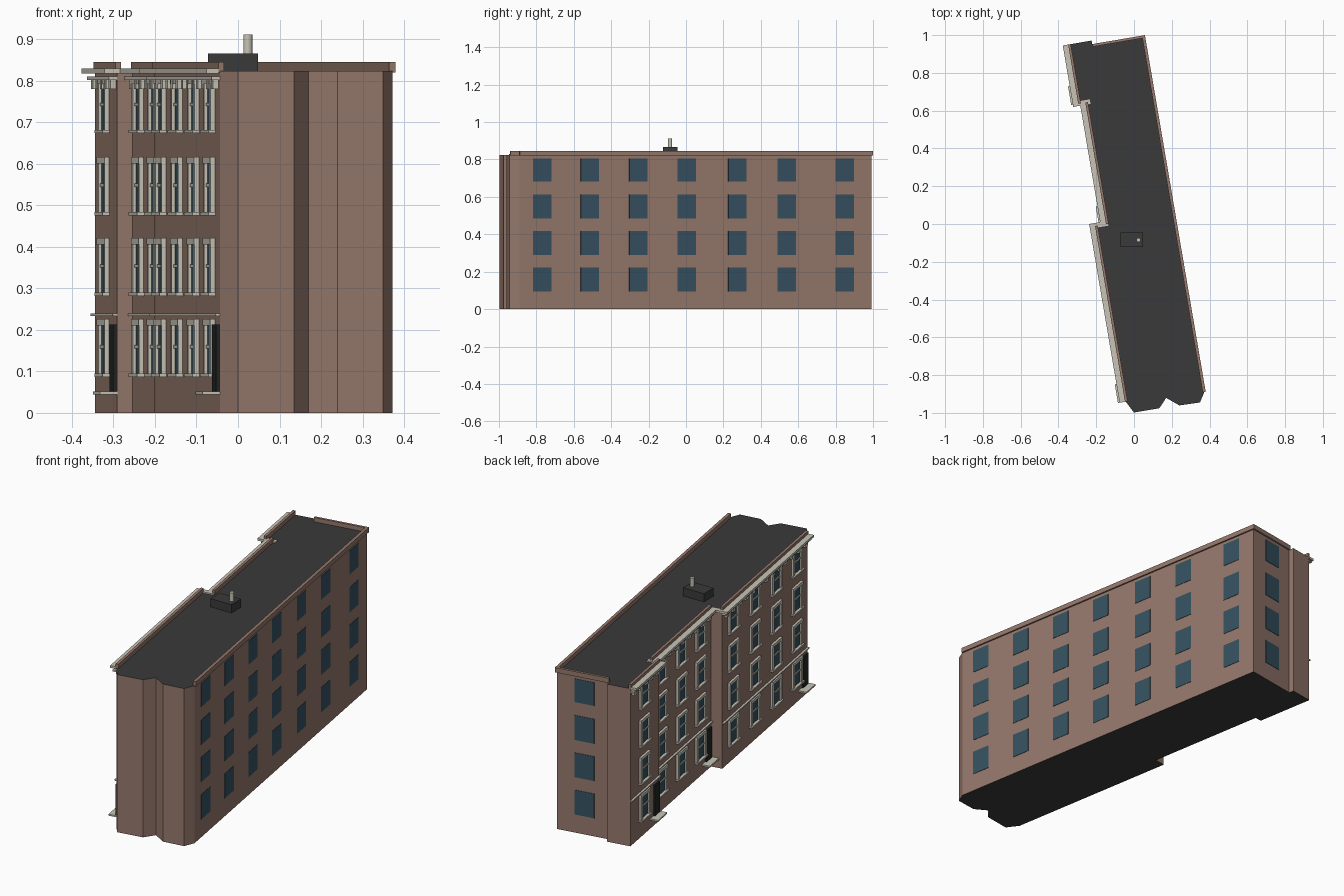
import bpy, bmesh, math
from mathutils import Matrix, Vector

if "Cube" in bpy.data.objects:
    bpy.data.objects.remove(bpy.data.objects["Cube"])

# Local frame: s runs along the block (back to front), t across it (facade to rear side)
ANGLE = math.atan2(-0.986, 0.168)
FLOORS = [(0.095, 0.223), (0.29, 0.418), (0.484, 0.613), (0.682, 0.804)]
ROOF = 0.823
# facade sections: s start, s end, wall t, window columns
SECTIONS = [(-0.995, -0.677, -0.180, [-0.845]),
            (-0.677, -0.024, -0.142, [-0.574, -0.354, -0.145]),
            (-0.024, 0.920, -0.201, [0.094, 0.330, 0.565, 0.795])]


def mat(name, rgb):
    m = bpy.data.materials.new(name)
    m.diffuse_color = (*rgb, 1)
    m.use_nodes = True
    m.node_tree.nodes["Principled BSDF"].inputs["Base Color"].default_value = m.diffuse_color
    return m


BRICK = mat("brown_brick", (0.30, 0.188, 0.148))
TAR = mat("roof_tar", (0.042, 0.042, 0.042))
GLASS = mat("blue_glass", (0.036, 0.082, 0.115))
STONE = mat("pale_stone", (0.58, 0.55, 0.47))
DOOR = mat("black_door", (0.016, 0.018, 0.018))


def finish(name, bm, mats, rotate=True):
    bmesh.ops.recalc_face_normals(bm, faces=bm.faces)
    me = bpy.data.meshes.new(name)
    bm.to_mesh(me)
    bm.free()
    for m in mats:
        me.materials.append(m)
    ob = bpy.data.objects.new(name, me)
    if rotate:
        ob.rotation_euler.z = ANGLE
    bpy.context.collection.objects.link(ob)
    return ob


def boxes(name, items, m, rotate=True):
    """One object made of boxes given as (s0, s1, t0, t1, z0, z1)."""
    bm = bmesh.new()
    for a, b, c, d, e, f in items:
        mid = Vector(((a + b) / 2, (c + d) / 2, (e + f) / 2))
        size = Matrix.Diagonal((b - a, d - c, f - e, 1))
        bmesh.ops.create_cube(bm, size=1, matrix=Matrix.Translation(mid) @ size)
    return finish(name, bm, [m], rotate)


# Main body: stepped facade, two bays at the front end
outline = [(-0.968, 0.217), (-0.968, -0.058), (-0.995, -0.058)]
for s0, s1, t, _ in SECTIONS:
    outline += [(s0, t), (s1, t)]
outline += [(0.984, -0.168), (0.984, -0.031), (0.936, 0.013),
            (0.987, 0.075), (0.990, 0.186), (0.940, 0.217)]
outline = [p for i, p in enumerate(outline) if p != outline[i - 1]]
bm = bmesh.new()
base = bm.faces.new([bm.verts.new((s, t, 0)) for s, t in outline])
ext = bmesh.ops.extrude_face_region(bm, geom=[base], use_keep_orig=True)
top = [v for v in ext["geom"] if isinstance(v, bmesh.types.BMVert)]
bmesh.ops.translate(bm, verts=top, vec=(0, 0, ROOF))
bm.normal_update()
for f in bm.faces:
    f.material_index = 1 if abs(f.normal.z) > 0.5 else 0
finish("building_body", bm, [BRICK, TAR])

# Parapets along the rear side, back end and facade
para = [(-0.976, 0.940, 0.209, 0.225, ROOF - 0.003, 0.845),
        (-0.976, -0.962, -0.058, 0.209, ROOF - 0.003, 0.845)]
para += [(s0, s1, t - 0.004, t + 0.010, ROOF - 0.003, 0.845) for s0, s1, t, _ in SECTIONS]
boxes("parapets", para, BRICK)

# Plain windows on the rear side and back end
boxes("side_windows", [(s - 0.050, s + 0.050, 0.215, 0.219, z0, z1)
      for s in (0.818, 0.558, 0.295, 0.034, -0.242, -0.508, -0.823)
      for z0, z1 in FLOORS], GLASS)
boxes("back_windows", [(-0.970, -0.966, 0.022, 0.124, z0, z1) for z0, z1 in FLOORS], GLASS)

# Facade windows: glass, frame, meeting rail and sill
glass, trim, sills, dentils = [], [], [], []
cornice, band, doors, steps = [], [], [], []
for s0, s1, t, cols in SECTIONS:
    for s in cols:
        for z0, z1 in FLOORS:
            zm = (z0 + z1) / 2
            glass.append((s - 0.045, s + 0.045, t - 0.003, t + 0.002, z0, z1))
            for k in (-1, 1):
                c = s + k * 0.045
                trim.append((c - 0.009, c + 0.009, t - 0.011, t + 0.002, z0, z1))
            trim.append((s - 0.054, s + 0.054, t - 0.012, t + 0.002, z1 - 0.012, z1 + 0.003))
            trim.append((s - 0.037, s + 0.037, t - 0.007, t + 0.002, zm - 0.004, zm + 0.004))
            sills.append((s - 0.060, s + 0.060, t - 0.017, t + 0.002, z0 - 0.008, z0))
    # eaves: crown, lower moulding and bracket row
    cornice.append((s0, s1, t - 0.033, t - 0.003, 0.818, 0.830))
    cornice.append((s0, s1, t - 0.020, t + 0.002, 0.802, 0.810))
    n = round((s1 - s0) / 0.07)
    for i in range(n):
        c = s0 + (i + 0.5) * (s1 - s0) / n
        dentils.append((c - 0.013, c + 0.013, t - 0.013, t + 0.002, 0.780, 0.802))
    # stone band above the ground floor, door and doorstep
    band.append((s0, s1, t - 0.011, t + 0.002, 0.233, 0.239))
    doors.append((s1 - 0.064, s1 - 0.006, t - 0.008, t + 0.002, 0.050, 0.213))
    steps.append((s1 - 0.100, s1, t - 0.042, t + 0.002, 0.044, 0.052))
# cornice returns at the facade steps
cornice.append((-0.690, -0.665, -0.213, -0.120, 0.818, 0.830))
cornice.append((-0.040, -0.014, -0.234, -0.135, 0.818, 0.830))

boxes("facade_glass", glass, GLASS)
boxes("window_frames", trim, STONE)
boxes("window_sills", sills, STONE)
boxes("cornice", cornice, STONE)
boxes("cornice_brackets", dentils, STONE)
boxes("string_course", band, STONE)
boxes("doors", doors, DOOR)
boxes("doorsteps", steps, STONE)

# Roof housing and flue pipe
boxes("roof_housing", [(-0.072, 0.048, -0.123, -0.045, ROOF - 0.003, 0.866)], TAR, rotate=False)
bm = bmesh.new()
bmesh.ops.create_cone(bm, cap_ends=True, segments=16, radius1=0.011, radius2=0.011,
                      depth=0.05, matrix=Matrix.Translation((0.024, -0.085, 0.886)))
finish("flue_pipe", bm, [STONE], rotate=False)
